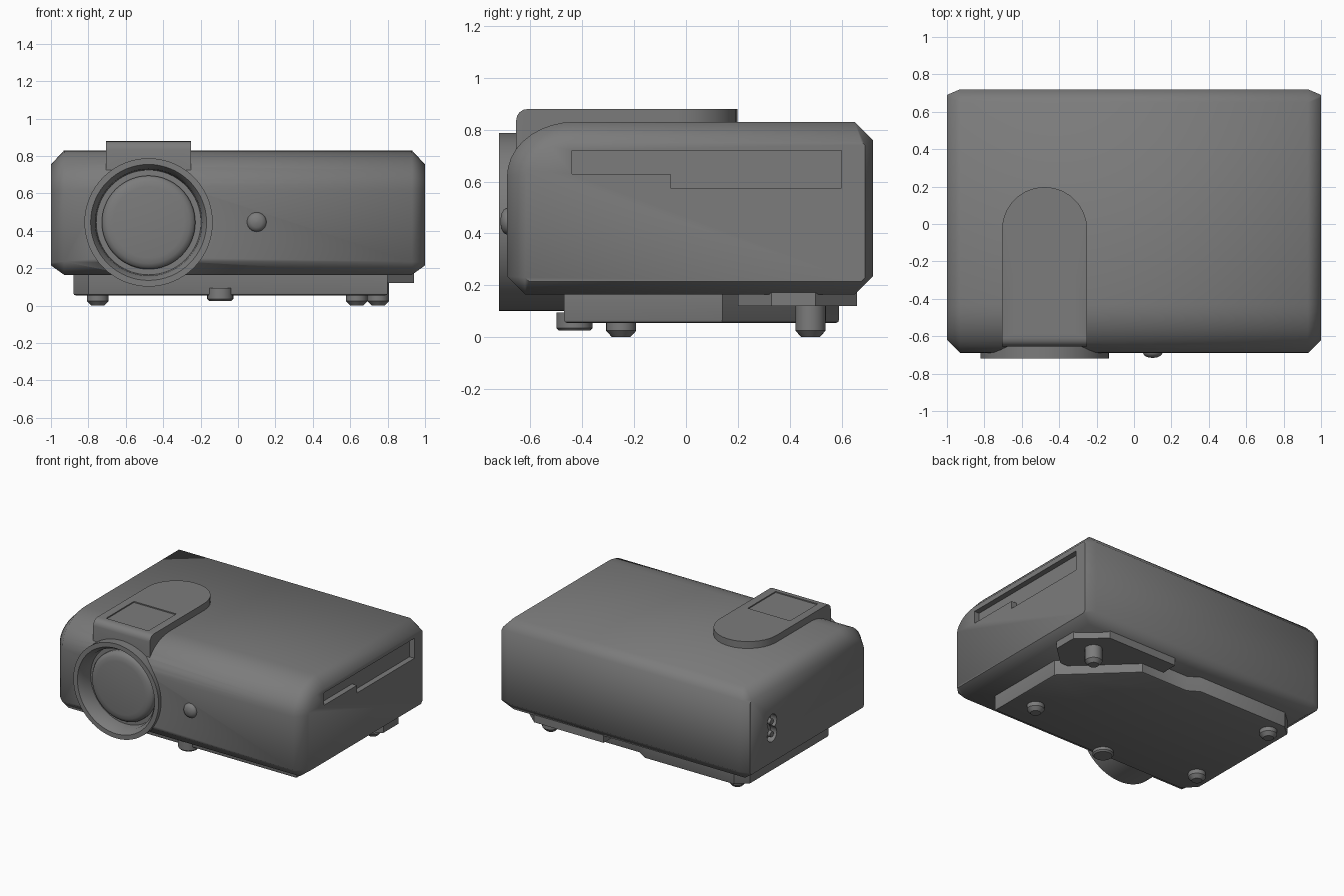
import bpy, bmesh, math
from mathutils import Matrix, Vector

cube = bpy.data.objects.get("Cube")
if cube:
    bpy.data.objects.remove(cube, do_unlink=True)

grey = bpy.data.materials.new("mid grey")
grey.use_nodes = True
grey.diffuse_color = (0.2, 0.2, 0.2, 1)
grey.node_tree.nodes["Principled BSDF"].inputs["Base Color"].default_value = (0.2, 0.2, 0.2, 1)

# Axis maps: (u, v, height) to world
UP = Matrix.Identity(4)
FRONT = Matrix.Rotation(math.pi / 2, 4, "X")        # height runs toward -y
SIDE = Matrix(((0, 0, 1, 0), (1, 0, 0, 0), (0, 1, 0, 0), (0, 0, 0, 1)))  # height runs toward +x


def make(name, bm):
    bmesh.ops.recalc_face_normals(bm, faces=bm.faces)
    mesh = bpy.data.meshes.new(name)
    bm.to_mesh(mesh)
    bm.free()
    mesh.materials.append(grey)
    obj = bpy.data.objects.new(name, mesh)
    bpy.context.collection.objects.link(obj)
    return obj


def activate(obj):
    bpy.ops.object.select_all(action="DESELECT")
    obj.select_set(True)
    bpy.context.view_layer.objects.active = obj


def smooth(obj, angle=35):
    activate(obj)
    bpy.ops.object.shade_smooth_by_angle(angle=math.radians(angle))
    return obj


def loft(name, rings, axes=UP):
    """Skin equal-length rings of points and cap both ends."""
    bm = bmesh.new()
    rows = [[bm.verts.new(axes @ Vector(p)) for p in ring] for ring in rings]
    n = len(rows[0])
    for a, b in zip(rows, rows[1:]):
        for i in range(n):
            j = (i + 1) % n
            bm.faces.new((a[i], a[j], b[j], b[i]))
    bm.faces.new(rows[0])
    bm.faces.new(rows[-1])
    return make(name, bm)


def prism(name, outline, low, high, axes=UP):
    return loft(name, [[(u, v, h) for u, v in outline] for h in (low, high)], axes)


def lathe(name, profile, center, axes=UP, sides=32):
    """Turn (radius, height) pairs around an axis through center."""
    turns = [2 * math.pi * i / sides for i in range(sides)]
    rings = [[(r * math.cos(t), r * math.sin(t), h) for t in turns] for r, h in profile]
    return loft(name, rings, Matrix.Translation(center) @ axes)


def cut(obj, cutter, keep=False):
    mod = obj.modifiers.new("cut", "BOOLEAN")
    mod.object, mod.operation, mod.solver = cutter, "DIFFERENCE", "EXACT"
    activate(obj)
    bpy.ops.object.modifier_apply(modifier=mod.name)
    if not keep:
        bpy.data.objects.remove(cutter, do_unlink=True)


def bevel(obj, test, width, segments):
    bm = bmesh.new()
    bm.from_mesh(obj.data)
    edges = [e for e in bm.edges if all(test(v.co) for v in e.verts)]
    bmesh.ops.bevel(bm, geom=edges, offset=width, segments=segments, profile=0.5, affect="EDGES")
    bm.to_mesh(obj.data)
    bm.free()


# Body: side profile with a rounded front top, pulled in at both ends
def body_ring(x, front, back, low, top, corner):
    arc = [math.radians(a) for a in range(0, 91, 10)]
    cy, cz = -0.43, 0.62
    pts = [(front + corner, low), (front, low + corner)]
    pts += [(cy - (cy - front) * math.cos(a), cz + (top - cz) * math.sin(a)) for a in arc]
    pts += [(back - corner, top), (back, top - corner), (back, low + corner), (back - corner, low)]
    return [(y, z, x) for y, z in pts]


full = (-0.69, 0.72, 0.165, 0.83, 0.07)
inset = (-0.62, 0.69, 0.215, 0.755, 0.015)
body = loft("body", [body_ring(-1, *inset), body_ring(-0.93, *full),
                     body_ring(0.93, *full), body_ring(1, *inset)], SIDE)

# Stepped slot on the left side
slot = [(-0.44, 0.72), (0.6, 0.72), (0.6, 0.575), (-0.06, 0.575), (-0.06, 0.63), (-0.44, 0.63)]
cut(body, prism("slot_cutter", slot, 0.96, 1.1, SIDE))

# Power socket on the right side
for z in (0.42, 0.51):
    cut(body, lathe("socket_cutter", [(0.055, -0.1), (0.055, 0.05)], (-1, 0.44, z), SIDE, 20))
    smooth(lathe("socket_pin", [(0.022, 0), (0.022, 0.07)], (-1, 0.44, z), SIDE, 12))

# Top hood: flat tongue with a round back end and a softened front edge
LX, LZ = -0.478, 0.445
half = 0.228
tongue = [(LX - half, -0.655), (LX + half, -0.655)]
tongue += [(LX + half * math.cos(t), -0.03 + half * math.sin(t))
           for t in (math.pi * i / 14 for i in range(15))]
hood = prism("top_hood", tongue, 0.65, 0.88)
bevel(hood, lambda c: c.y < -0.65 and c.z > 0.87, 0.045, 4)
dip = [(LX - 0.17, -0.59), (LX + 0.17, -0.59), (LX + 0.17, -0.27), (LX - 0.17, -0.27)]
cut(hood, prism("dip_cutter", dip, 0.872, 0.95))

# Lens opening through body and hood
opening = lathe("lens_cutter", [(0.3, 0.54), (0.3, 0.9)], (LX, 0, LZ), FRONT, 64)
cut(hood, opening, keep=True)
cut(body, opening)
smooth(body, 50)
smooth(hood)

# Lens barrel and domed cap
smooth(lathe("lens_barrel", [(0.343, 0.46), (0.343, 0.72), (0.31, 0.72), (0.285, 0.68),
                             (0.28, 0.61), (0.01, 0.61)], (LX, 0, LZ), FRONT, 64))
smooth(lathe("lens_cap", [(0.25, 0.6), (0.25, 0.635), (0.24, 0.65), (0.22, 0.66), (0.19, 0.665),
                          (0.01, 0.667)], (LX, 0, LZ), FRONT, 64))

# Front sensor dome
smooth(lathe("front_sensor", [(0.052, 0.67), (0.052, 0.69), (0.045, 0.703), (0.028, 0.712),
                              (0.004, 0.716)], (0.1, 0, 0.447), FRONT, 24), 60)

# Underside base plate
base = [(0.8, -0.47), (0.8, 0.14), (0.38, 0.54), (0, 0.54), (-0.08, 0.59), (-0.8, 0.59),
        (-0.88, 0.52), (-0.88, -0.38), (-0.8, -0.47)]
plate = prism("base_plate", base, 0.055, 0.18)
bevel(plate, lambda c: c.z < 0.06, 0.012, 2)
smooth(plate)

# Corner plate beside the base
corner = [(0.8, 0.2), (0.94, 0.33), (0.94, 0.5), (0.76, 0.66), (0.2, 0.66), (0.2, 0.54),
          (0.38, 0.54), (0.74, 0.2)]
prism("corner_plate", corner, 0.12, 0.18)

# Feet and front stand
for name, x, y in (("front_left_foot", 0.635, -0.25), ("front_right_foot", -0.75, -0.25),
                   ("back_left_foot", 0.75, 0.48), ("back_right_foot", -0.75, 0.48)):
    smooth(lathe(name, [(0.035, 0), (0.058, 0.025), (0.058, 0.14)], (x, y, 0), sides=24))
smooth(lathe("front_stand", [(0.06, 0.025), (0.07, 0.035), (0.07, 0.095)], (-0.095, -0.43, 0), sides=24))
